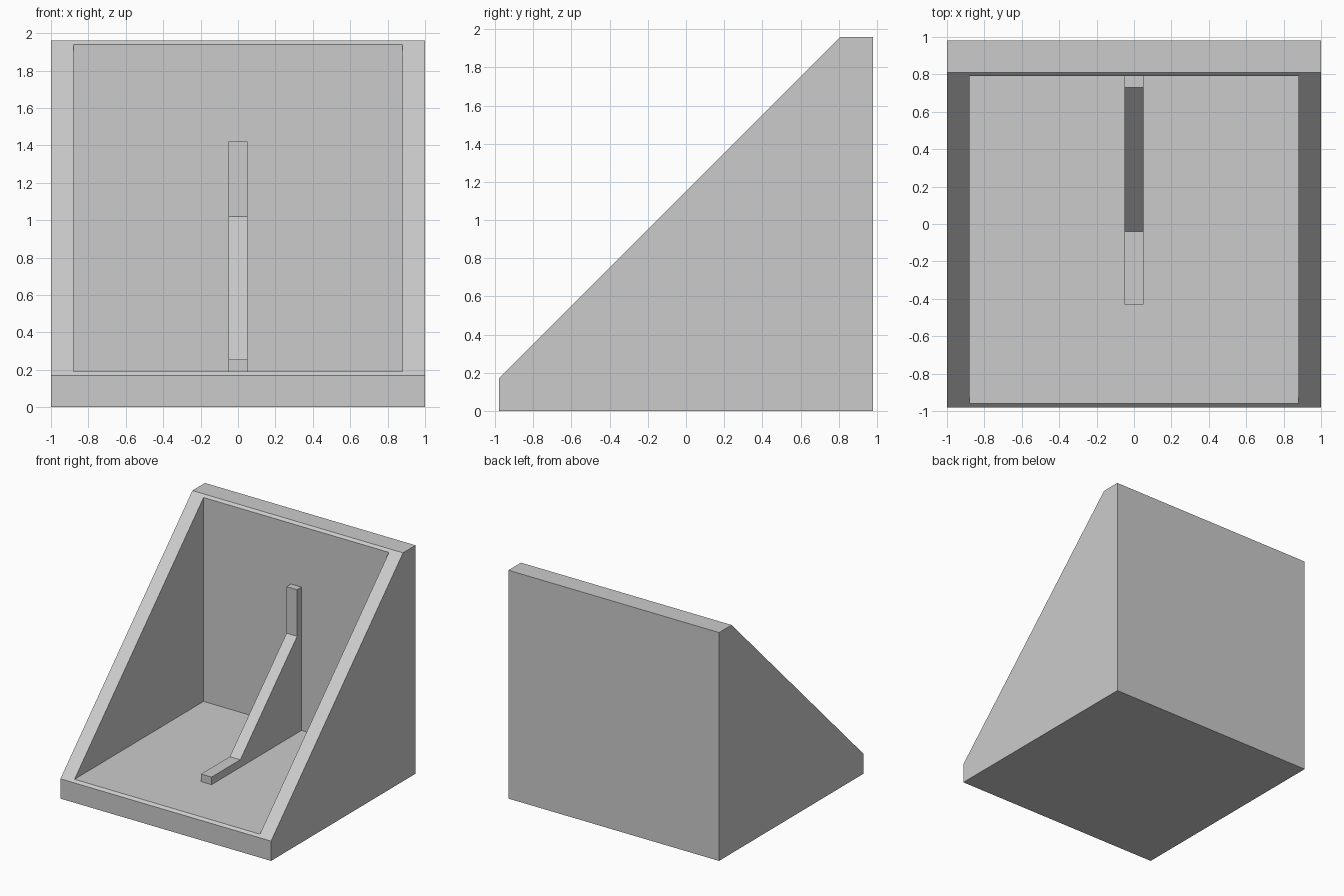
import bpy
import bmesh

cube = bpy.data.objects.get("Cube")
if cube:
    bpy.data.objects.remove(cube, do_unlink=True)

grey = bpy.data.materials.new("light grey")
grey.use_nodes = True
colour = (0.6, 0.6, 0.6, 1)
grey.diffuse_color = colour
grey.node_tree.nodes["Principled BSDF"].inputs["Base Color"].default_value = colour


def side_extrusion(name, profile, half_width):
    """Extrude a (y, z) side profile across x, centred."""
    bm = bmesh.new()
    face = bm.faces.new([bm.verts.new((-half_width, y, z)) for y, z in profile])
    result = bmesh.ops.extrude_face_region(bm, geom=[face])
    moved = [v for v in result["geom"] if isinstance(v, bmesh.types.BMVert)]
    bmesh.ops.translate(bm, verts=moved, vec=(2 * half_width, 0, 0))
    bmesh.ops.recalc_face_normals(bm, faces=bm.faces)
    mesh = bpy.data.meshes.new(name)
    bm.to_mesh(mesh)
    bm.free()
    mesh.materials.append(grey)
    obj = bpy.data.objects.new(name, mesh)
    bpy.context.collection.objects.link(obj)
    return obj


FLOOR, WALL = 0.19, 0.79

# Bracket body: base, back and side cheeks with a sloping front
body = side_extrusion("bracket_body", [
    (-0.98, 0), (0.98, 0), (0.98, 1.96), (0.81, 1.96), (-0.98, 0.17)], 1.0)

# Pocket hollowed out between the cheeks
pocket = side_extrusion("pocket_cutter", [
    (-1.5, FLOOR), (WALL, FLOOR), (WALL, 2.5), (-1.5, 2.5)], 0.88)
pocket.hide_render = True
cut = body.modifiers.new("pocket", "BOOLEAN")
cut.operation = "DIFFERENCE"
cut.solver = "EXACT"
cut.object = pocket
bpy.context.view_layer.objects.active = body
bpy.ops.object.modifier_apply(modifier=cut.name)
bpy.data.objects.remove(pocket, do_unlink=True)

# Central rib: gusset with a thin strip along the floor and up the back,
# sunk slightly into both
SINK = 0.02
side_extrusion("centre_rib", [
    (-0.43, FLOOR - SINK), (WALL + SINK, FLOOR - SINK), (WALL + SINK, 1.42),
    (0.73, 1.42), (0.73, 1.02), (-0.04, 0.255), (-0.43, 0.255)], 0.05)
